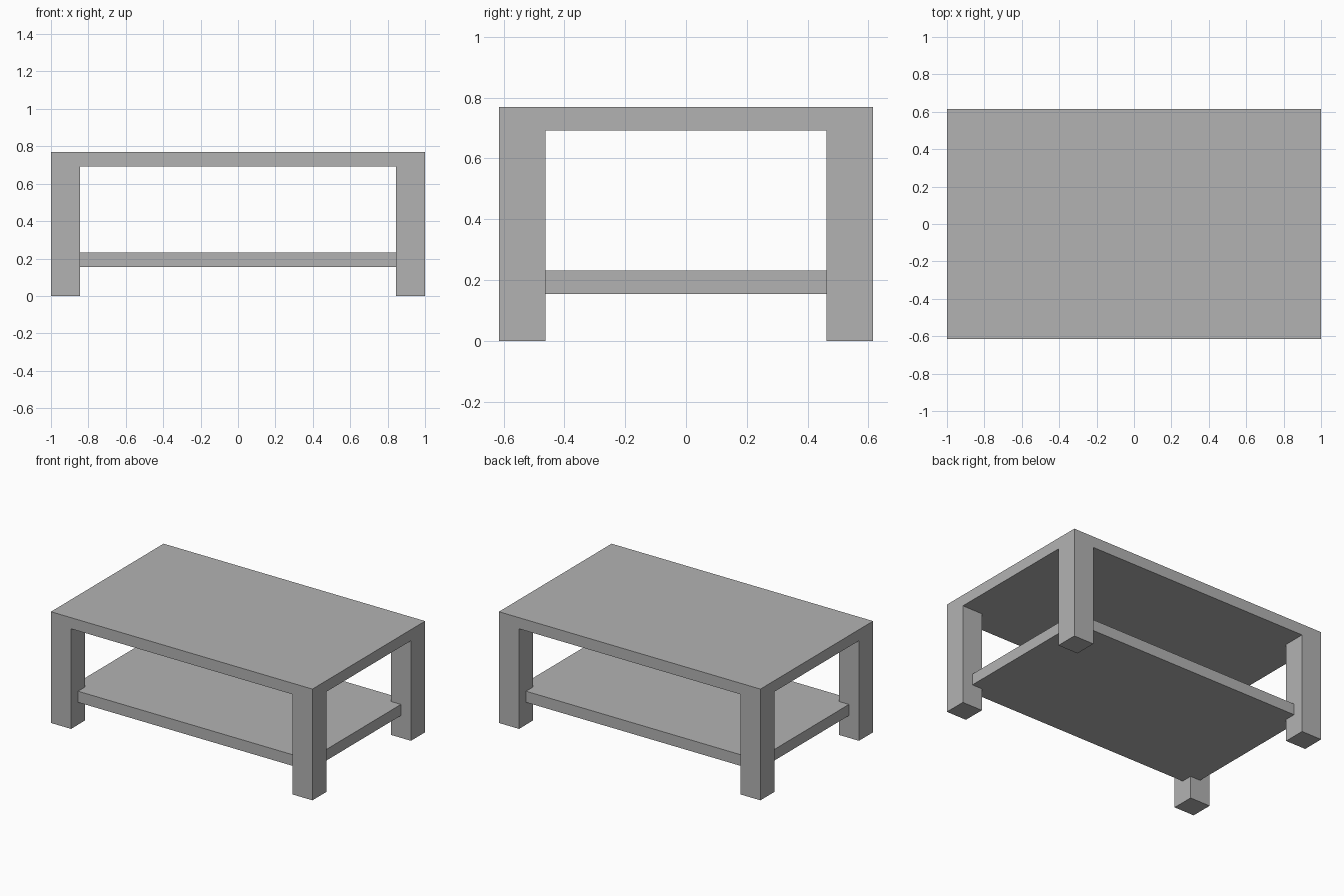
import bpy

if "Cube" in bpy.data.objects:
    bpy.data.objects.remove(bpy.data.objects["Cube"])

# Overall proportions
W, D, H = 2.0, 1.231, 0.769
LEG, SLAB = 0.154, 0.077
SHELF_Z = 0.154

grey = bpy.data.materials.new("light grey")
grey.diffuse_color = (0.45, 0.45, 0.45, 1)
grey.use_nodes = True
grey.node_tree.nodes["Principled BSDF"].inputs["Base Color"].default_value = grey.diffuse_color


def box(name, size, centre):
    bpy.ops.mesh.primitive_cube_add(size=1, location=centre)
    ob = bpy.context.object
    ob.name = name
    ob.scale = size
    bpy.ops.object.transform_apply(location=False, rotation=False, scale=True)
    ob.data.materials.append(grey)
    return ob


# Table top
box("table_top", (W, D, SLAB), (0, 0, H - SLAB / 2))

# Lower shelf, let halfway into the legs
box("lower_shelf", (W - LEG, D - LEG, SLAB), (0, 0, SHELF_Z + SLAB / 2))

# Four square legs flush with the corners of the top
leg_height = H - SLAB
for side, sx in (("left", -1), ("right", 1)):
    for end, sy in (("front", -1), ("back", 1)):
        box(f"{end}_{side}_leg", (LEG, LEG, leg_height),
            (sx * (W - LEG) / 2, sy * (D - LEG) / 2, leg_height / 2))
